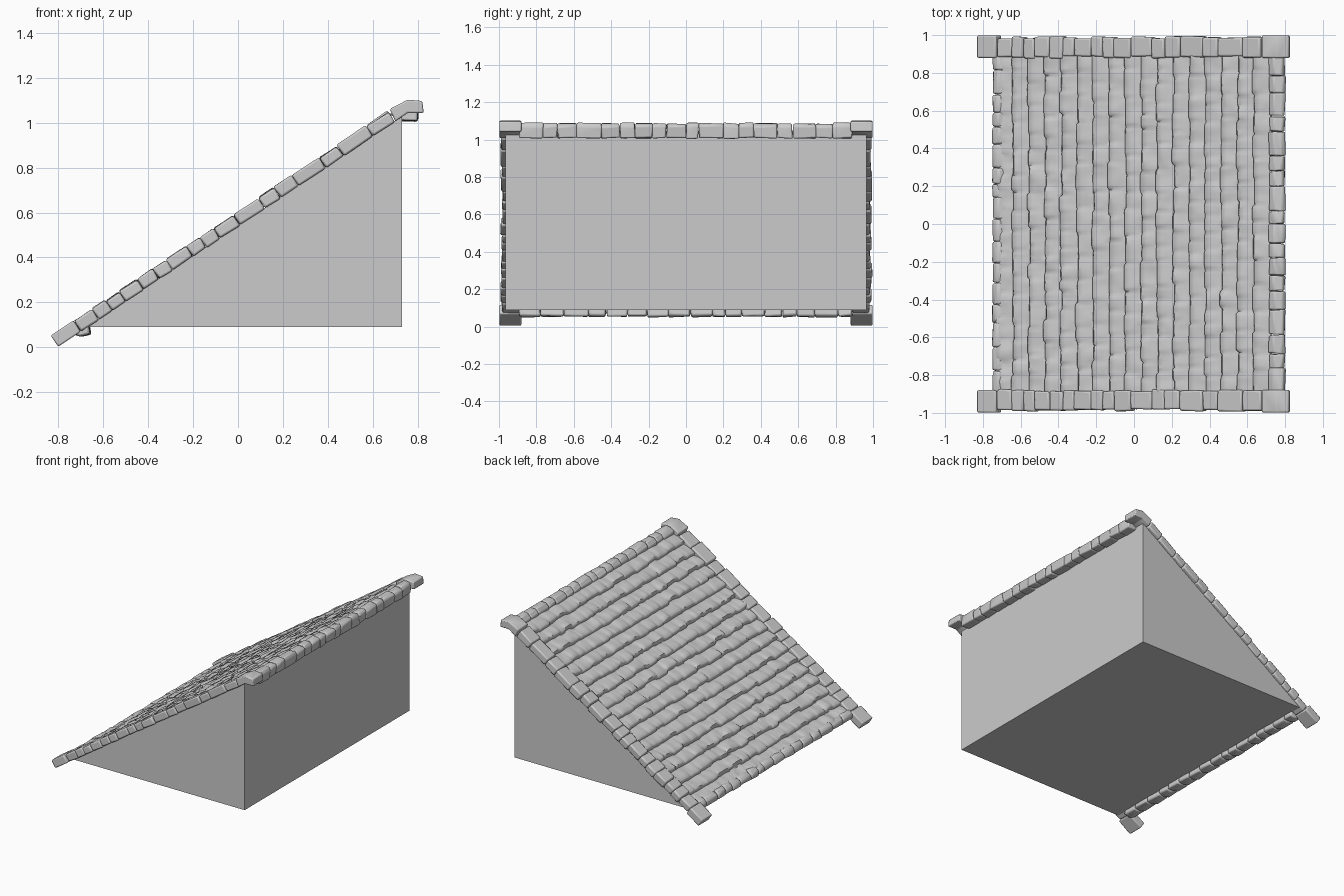
import bpy, bmesh, math, random
from mathutils import Vector, noise

if "Cube" in bpy.data.objects:
    bpy.data.objects.remove(bpy.data.objects["Cube"])

random.seed(4)
SLOPE = math.atan(0.668)
C, S = math.cos(SLOPE), math.sin(SLOPE)


def roof(u, n):
    """Slope distance u and height n above the roof plane -> (x, z)."""
    return (-0.80 + u * C - n * S, 0.003 + u * S + n * C)


def u_at(x):
    return (x + 0.80) / C


def prism(bm, section, y0, y1, jitter=0.0):
    """Solid with an x-z section running from y0 to y1, corners roughened."""
    def j():
        return random.uniform(-jitter, jitter)
    rings = [[bm.verts.new((x + j(), y + j(), z + j())) for x, z in section] for y in (y0, y1)]
    bm.faces.new(rings[0])
    bm.faces.new(rings[1][::-1])
    n = len(section)
    for i in range(n):
        k = (i + 1) % n
        bm.faces.new((rings[0][k], rings[0][i], rings[1][i], rings[1][k]))


def finish(bm, name, bevel=0.0, angle=40):
    bmesh.ops.recalc_face_normals(bm, faces=bm.faces)
    me = bpy.data.meshes.new(name)
    bm.to_mesh(me)
    bm.free()
    ob = bpy.data.objects.new(name, me)
    bpy.context.collection.objects.link(ob)
    if bevel:
        mod = ob.modifiers.new("Rounded", 'BEVEL')
        mod.width = bevel
        mod.segments = 2
        mod.limit_method = 'NONE'
    if angle:
        bpy.ops.object.select_all(action='DESELECT')
        ob.select_set(True)
        bpy.context.view_layer.objects.active = ob
        bpy.ops.object.shade_smooth_by_angle(angle=math.radians(angle))
    return ob


def splits(a, b, count):
    """Uneven division of a..b into count pieces."""
    w = [random.uniform(0.65, 1.35) for _ in range(count)]
    out, t = [a], a
    for x in w:
        t += x * (b - a) / sum(w)
        out.append(t)
    return out


# wedge-shaped core under the roof
bm = bmesh.new()
prism(bm, [(-0.675, 0.09), (0.73, 0.09), (0.73, 1.03)], -0.965, 0.965)
finish(bm, "wedge_body", angle=0)

# overlapping rows of shingles with raised wavy lower lips
ROWS, COLS = 17, 140
u0, u1 = u_at(-0.71), u_at(0.735)
pitch = (u1 - u0) / ROWS
profile = [(0.0, 0.018), (0.03, 0.038), (0.14, 0.047), (0.4, 0.043), (0.7, 0.034), (0.98, 0.022)]
bm = bmesh.new()
lines = []
for r in range(ROWS):
    cells = splits(-0.9, 0.9, random.randint(15, 20))
    lift = [random.uniform(-0.006, 0.006) for _ in cells]
    slip = [random.uniform(-0.008, 0.008) for _ in cells]
    for t, h in profile:
        line = []
        for c in range(COLS + 1):
            y = -0.9 + 1.8 * c / COLS
            k = max(i for i in range(len(cells)) if cells[i] <= y + 1e-6)
            k = min(k, len(cells) - 2)
            edge = min(y - cells[k], cells[k + 1] - y)
            dip = 0.007 * max(0, 1 - edge / 0.014)
            u = u0 + (r + t) * pitch + slip[k] * (1 - t)
            wob = noise.noise(Vector((u * 14, y * 14, r * 0.7)))
            x, z = roof(u + 0.006 * wob * (1 - t), h + (lift[k] - dip) * (1 - t) + 0.007 * wob)
            line.append(bm.verts.new((x, y, z)))
        lines.append(line)
for a, b in zip(lines, lines[1:]):
    for c in range(COLS):
        bm.faces.new((a[c], b[c], b[c + 1], a[c + 1]))
finish(bm, "shingle_rows", angle=50)

# edging stones down both sloping sides
cuts = [-0.70, -0.62, -0.56, -0.50, -0.42, -0.35, -0.29, -0.20, -0.14, -0.08,
        0.01, 0.12, 0.19, 0.27, 0.39, 0.47, 0.60, 0.70]
for side, name in ((-1, "front_edge_stones"), (1, "back_edge_stones")):
    bm = bmesh.new()
    for a, b in zip(cuts, cuts[1:]):
        ua, ub = u_at(a) + 0.001, u_at(b) - 0.001
        top = random.uniform(0.052, 0.059)
        sec = [roof(ua, 0), roof(ub, 0), roof(ub, top), roof(ua, top)]
        prism(bm, sec, side * random.uniform(0.875, 0.89), side * random.uniform(0.98, 0.995), 0.003)
    finish(bm, name, 0.009)

# long corner stones at the foot, bent cap stones at the top
for side, name in ((-1, "front"), (1, "back")):
    bm = bmesh.new()
    ub = u_at(-0.70)
    prism(bm, [roof(0, 0), roof(ub, 0), roof(ub, 0.06), roof(0, 0.06)], side * 0.88, side * 0.998)
    finish(bm, name + "_foot_stone", 0.007)
    bm = bmesh.new()
    ua = u_at(0.70)
    prism(bm, [roof(ua, 0), (0.755, 1.043), (0.826, 1.043), (0.82, 1.096), (0.755, 1.102),
               roof(ua + 0.01, 0.06)], side * 0.88, side * 0.998)
    finish(bm, name + "_cap_stone", 0.007)

# rows of rounded stones along the eave and the ridge
eave = [(-0.75, 0.068), (-0.746, 0.10), (-0.72, 0.121), (-0.665, 0.115), (-0.655, 0.058), (-0.70, 0.05)]
ridge = [(0.722, 1.01), (0.714, 1.06), (0.74, 1.086), (0.785, 1.088), (0.80, 1.07), (0.797, 1.008)]
for sec, count, name in ((eave, 17, "eave_stones"), (ridge, 18, "ridge_stones")):
    bm = bmesh.new()
    ys = splits(-0.89, 0.89, count)
    for a, b in zip(ys, ys[1:]):
        prism(bm, sec, a + 0.001, b - 0.001, 0.005)
    finish(bm, name, 0.01)
